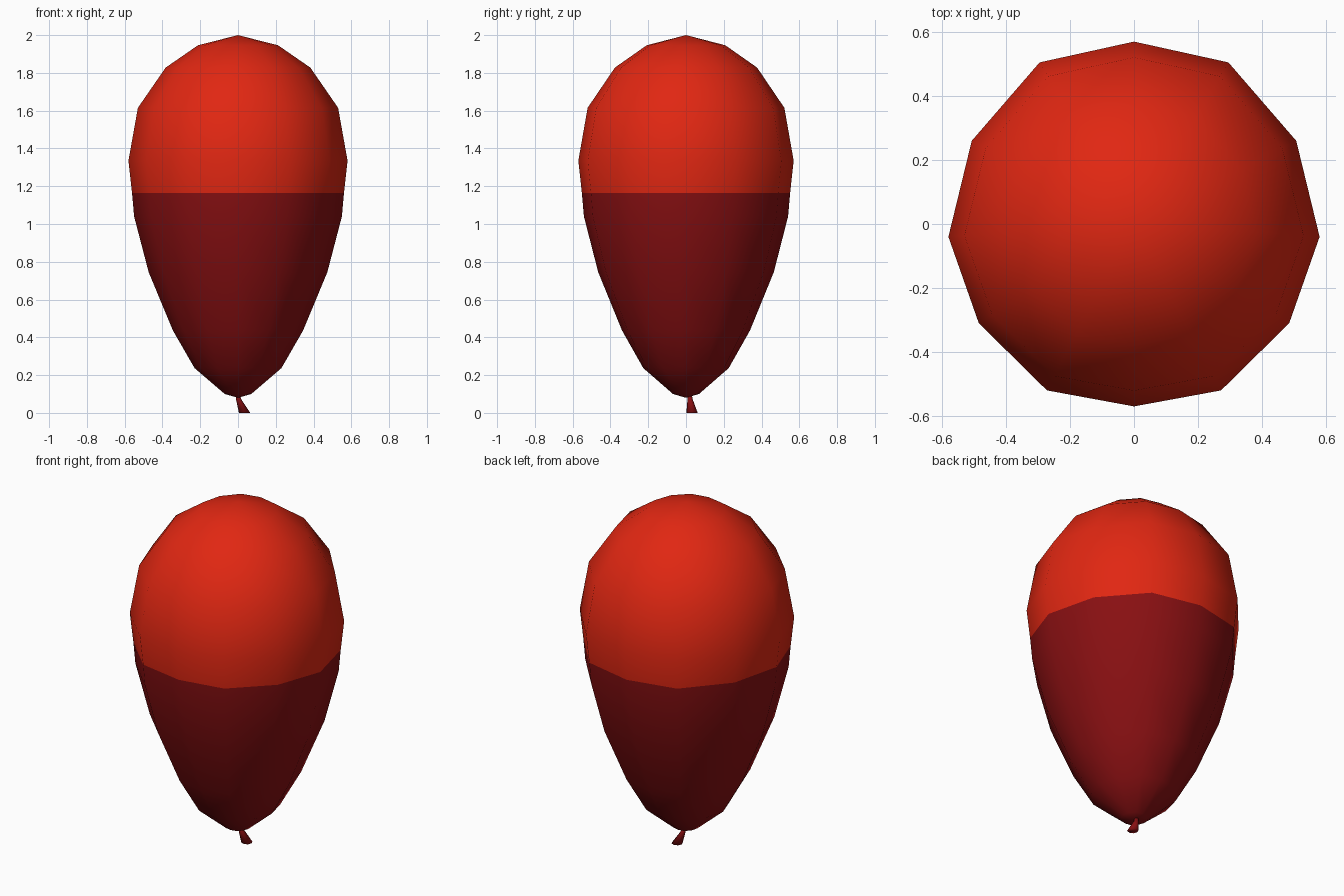
import bpy, bmesh, math
from mathutils import Vector

if "Cube" in bpy.data.objects:
    bpy.data.objects.remove(bpy.data.objects["Cube"])


def material(name, rgb):
    m = bpy.data.materials.new(name)
    m.diffuse_color = (*rgb, 1)
    m.use_nodes = True
    m.node_tree.nodes["Principled BSDF"].inputs["Base Color"].default_value = m.diffuse_color
    return m


bright = material("bright red", (0.75, 0.02, 0.006))
dark = material("dark red", (0.25, 0.005, 0.006))

# cross-section: twelve slightly uneven sides, mirrored in x
half = [(0, .57), (.295, .505), (.507, .26), (.58, -.04), (.485, -.31), (.272, -.52), (0, -.57)]
section = half + [(-x, y) for x, y in half[-2:0:-1]]


def loft(name, rings, section, mats, split=None, caps=(True, True)):
    """Skin rings of (scale, centre); a zero scale makes a pole."""
    bm = bmesh.new()
    loops = []
    for s, c in rings:
        c = Vector(c)
        if s == 0:
            loops.append([bm.verts.new(c)] * len(section))
        else:
            loops.append([bm.verts.new(c + Vector((x * s, y * s, 0))) for x, y in section])
    n = len(section)
    for a, b in zip(loops, loops[1:]):
        for i in range(n):
            j = (i + 1) % n
            quad = list(dict.fromkeys([a[i], a[j], b[j], b[i]]))
            bm.faces.new(quad)
    for k, s in ((0, rings[0][0]), (-1, rings[-1][0])):
        if s:
            bm.faces.new(loops[k])
    bmesh.ops.recalc_face_normals(bm, faces=bm.faces)
    for f in bm.faces:
        f.smooth = True
        if split is not None and f.calc_center_median().z < split:
            f.material_index = 1
    me = bpy.data.meshes.new(name)
    bm.to_mesh(me)
    bm.free()
    for m in mats:
        me.materials.append(m)
    ob = bpy.data.objects.new(name, me)
    bpy.context.collection.objects.link(ob)
    return ob


# balloon body: bright above the dividing line, dark below
profile = [(0, .08), (.07, .10), (.23, .237), (.345, .437), (.473, .745), (.55, 1.04),
           (.561, 1.165), (.58, 1.335), (.53, 1.615), (.383, 1.828), (.212, 1.946), (0, 2.0)]
loft("balloon_body", [(r / .58, (0, 0, z)) for r, z in profile], section, [bright, dark], 1.165)

# flared, leaning knot at the neck
circle = [(math.cos(math.tau * i / 8), math.sin(math.tau * i / 8)) for i in range(8)]
loft("knot", [(.011, (0, .02, .095)), (.014, (.004, .022, .07)), (.03, (.035, .032, 0))], circle, [dark])
